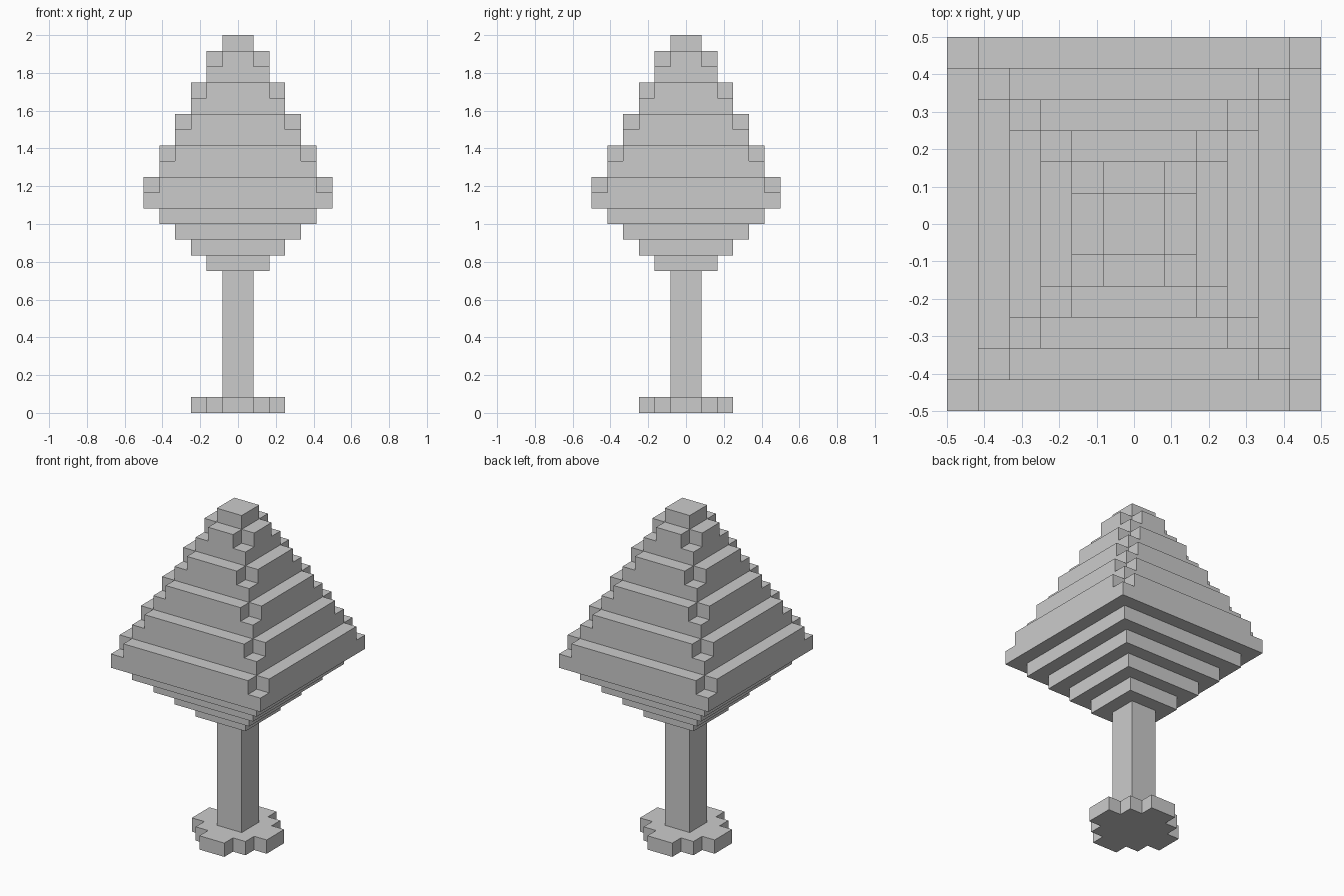
import bpy, bmesh

if "Cube" in bpy.data.objects:
    bpy.data.objects.remove(bpy.data.objects["Cube"])

U = 1 / 12  # size of one block


def layer(z, half, cut=0):
    """Square layer of blocks; cut removes a stepped piece from each corner."""
    cells = set()
    for x in range(-half, half):
        for y in range(-half, half):
            # block distance from the two outer sides
            dx = half - 1 - (x if x >= 0 else -x - 1)
            dy = half - 1 - (y if y >= 0 else -y - 1)
            if dx + dy >= cut:
                cells.add((x, y, z))
    return cells


# Base: stepped round foot
base = layer(0, 3, 2)

# Trunk: square post
trunk = set().union(*(layer(z, 1) for z in range(9))) - base

# Canopy: steps widening upwards, then two-layer tiers with notched corners
canopy = set()
for i, half in enumerate(range(2, 6)):
    canopy |= layer(9 + i, half)
for i, half in enumerate(range(6, 1, -1)):
    canopy |= layer(13 + 2 * i, half)
    canopy |= layer(14 + 2 * i, half, 1)
canopy |= layer(23, 1)

solid = base | trunk | canopy


def build(name, cells):
    """Skin the blocks, keeping only outside faces, and merge flat areas."""
    bm = bmesh.new()
    verts = {}

    def vert(p):
        if p not in verts:
            verts[p] = bm.verts.new([c * U for c in p])
        return verts[p]

    for cell in sorted(cells):
        for axis in range(3):
            a, b = (axis + 1) % 3, (axis + 2) % 3
            for side in (0, 1):
                near = list(cell)
                near[axis] += 1 if side else -1
                if tuple(near) in solid:
                    continue
                loop = []
                for i, j in ((0, 0), (1, 0), (1, 1), (0, 1)):
                    p = list(cell)
                    p[axis] += side
                    p[a] += i
                    p[b] += j
                    loop.append(vert(tuple(p)))
                bm.faces.new(loop if side else loop[::-1])
    bmesh.ops.dissolve_limit(bm, angle_limit=0.01, verts=bm.verts[:],
                             edges=bm.edges[:])
    mesh = bpy.data.meshes.new(name)
    bm.to_mesh(mesh)
    bm.free()
    obj = bpy.data.objects.new(name, mesh)
    bpy.context.collection.objects.link(obj)


build("base", base)
build("trunk", trunk)
build("canopy", canopy)
